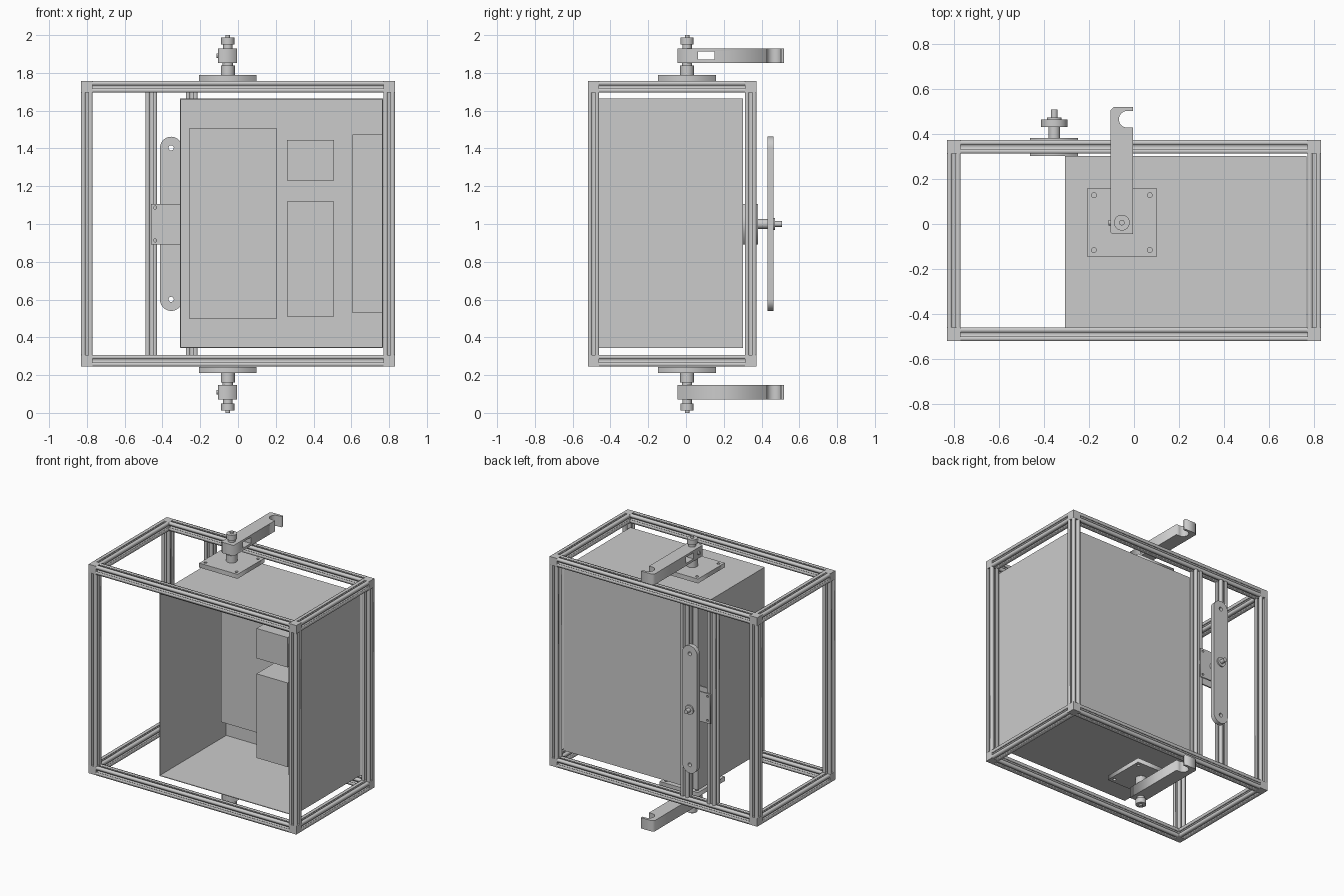
import bpy
from math import pi, sin, cos

if "Cube" in bpy.data.objects:
    bpy.data.objects.remove(bpy.data.objects["Cube"])

H = pi / 2
S = 0.06                       # frame bar size
Y0, Y1 = -0.52, 0.372          # frame depth
Z0, Z1 = 0.246, 1.756          # frame height
X1 = 0.83


def box(name, x, y, z):
    bpy.ops.mesh.primitive_cube_add(size=1, location=[sum(a) / 2 for a in (x, y, z)])
    o = bpy.context.object
    o.name = name
    o.scale = [a[1] - a[0] for a in (x, y, z)]
    bpy.ops.object.transform_apply(location=False, rotation=False, scale=True)
    return o


def cyl(name, r, c, length, rot=(0, 0, 0), n=32):
    bpy.ops.mesh.primitive_cylinder_add(vertices=n, radius=r, depth=length, location=c, rotation=rot)
    o = bpy.context.object
    o.name = name
    bpy.ops.object.shade_smooth_by_angle(angle=0.6)
    return o


def extrusion(name, loops, length, loc, rot=(0, 0, 0)):
    """Filled outline (extra loops are holes) extruded along local z."""
    cu = bpy.data.curves.new(name, 'CURVE')
    cu.dimensions, cu.fill_mode, cu.extrude = '2D', 'BOTH', length / 2
    for pts in loops:
        sp = cu.splines.new('POLY')
        sp.points.add(len(pts) - 1)
        for p, (x, y) in zip(sp.points, pts):
            p.co = (x, y, 0, 1)
        sp.use_cyclic_u = True
    o = bpy.data.objects.new(name, cu)
    bpy.context.collection.objects.link(o)
    o.location, o.rotation_euler = loc, rot
    bpy.ops.object.select_all(action='DESELECT')
    o.select_set(True)
    bpy.context.view_layer.objects.active = o
    bpy.ops.object.convert(target='MESH')
    return bpy.context.object


def arc(cx, cy, r, a0, a1, n):
    return [(cx + r * cos(a0 + (a1 - a0) * i / n), cy + r * sin(a0 + (a1 - a0) * i / n))
            for i in range(n + 1)]


def circle(cx, cy, r, n=20):
    return arc(cx, cy, r, 0, 2 * pi, n)[:-1]


def rect(x0, x1, y0, y1):
    return [(x0, y0), (x1, y0), (x1, y1), (x0, y1)]


# slotted bar cross-section: one side repeated four times
side = [(-.03, -.03), (-.008, -.03), (-.008, -.025), (-.016, -.025), (-.008, -.014),
        (.008, -.014), (.016, -.025), (.008, -.025), (.008, -.03)]
slotted = []
for k in range(4):
    c, s = round(cos(k * H)), round(sin(k * H))
    slotted += [(x * c - y * s, x * s + y * c) for x, y in side]


def bar(name, loc, length, rot=(0, 0, 0)):
    return extrusion(name, [slotted], length, loc, rot)


# outer frame: corner cubes, posts and rails
h = S / 2
xs, ys, zs = (-X1 + h, X1 - h), (Y0 + h, Y1 - h), (Z0 + h, Z1 - h)
ym, zm = sum(ys) / 2, sum(zs) / 2
post_len = Z1 - Z0 - 2 * S
for x in xs:
    for y in ys:
        bar("frame_post", (x, y, zm), post_len)
        for z in zs:
            box("frame_corner", (x - h, x + h), (y - h, y + h), (z - h, z + h))
    for z in zs:
        bar("side_rail", (x, ym, z), Y1 - Y0 - 2 * S, (H, 0, 0))
for y in ys:
    for z in zs:
        bar("long_rail", (0, y, z), 2 * X1 - 2 * S, (0, H, 0))
for x in (-0.459, -0.245):
    bar("back_support_post", (x, ys[1], zm), post_len)

# open-fronted cabinet
cab = box("cabinet_shell", (-0.307, 0.767), (-0.46, 0.302), (0.343, 1.664))
front = min(cab.data.polygons, key=lambda p: p.center.y).index
import bmesh
bm = bmesh.new()
bm.from_mesh(cab.data)
bm.faces.ensure_lookup_table()
bmesh.ops.delete(bm, geom=[bm.faces[front]], context='FACES_ONLY')
bm.to_mesh(cab.data)
bm.free()
sol = cab.modifiers.new("sheet", 'SOLIDIFY')
sol.thickness, sol.offset = 0.007, -1

# equipment inside the cabinet
box("back_equipment_panel", (-0.26, 0.207), (0.18, 0.297), (0.50, 1.505))
box("upper_equipment_box", (0.26, 0.508), (-0.16, 0.297), (1.23, 1.446))
box("lower_equipment_box", (0.26, 0.508), (-0.16, 0.297), (0.51, 1.118))
box("side_equipment_box", (0.605, 0.762), (-0.29, 0.13), (0.53, 1.475))

# clamp plates around the back posts
HX = -0.354
holes = [circle(HX + i * 0.085, 1 + j * 0.087, 0.008, 12) for i in (-1, 1) for j in (-1, 1)]
for name, y in (("clamp_plate_front", 0.307), ("clamp_plate_back", 0.377)):
    extrusion(name, [rect(-0.461, -0.248, 0.892, 1.107)] + holes, 0.01, (0, y, 0), (H, 0, 0))

# rear pivoting handle bar
R = 0.059
stadium = arc(HX, 1.403, R, 0, pi, 20) + arc(HX, 0.599, R, pi, 2 * pi, 20)
bar_holes = [circle(HX, z, 0.014) for z in (1.403, 0.601)]
extrusion("handle_bar", [stadium] + bar_holes, 0.032, (0, 0.447, 0), (H, 0, 0))
for name, r, a, b in (("handle_shaft", 0.026, 0.38, 0.432), ("handle_collar", 0.033, 0.462, 0.472),
                      ("handle_pin", 0.015, 0.47, 0.508)):
    cyl(name, r, (HX, (a + b) / 2, 1.0), b - a, (H, 0, 0))

# top and bottom hinges with hooked arms, mirrored about z = 1
PX, PY = -0.054, 0.006
plate = [rect(PX - .153, PX + .153, PY - .153, PY + .153)]
plate += [circle(PX + i * .124, PY + j * .122, .011, 16) for i in (-1, 1) for j in (-1, 1)]
hook = [(-.105, -.036), (-.096, -.045), (-.004, -.045), (-.004, .428)]
hook += arc(-.03, .465, .037, -H, -3 * H, 16)
hook += [(-.004, .502), (-.004, .52), (-.09, .52), (-.105, .505)]
stack = [("hinge_column", .037, .788, .84), ("hinge_neck", .027, .838, .854),
         ("hinge_upper_neck", .025, .928, .95), ("hinge_nut", .035, .949, .987),
         ("hinge_pin", .012, .985, 1.0)]
for label, s in (("top", 1), ("bottom", -1)):
    extrusion(label + "_hinge_plate", [plate[0]] + plate[1:], 0.032, (0, 0, 1 + s * .772))
    arm = extrusion(label + "_hook_arm", [hook], 0.078, (0, 0, 1 + s * .891))
    for name, r, a, b in stack:
        cyl(label + "_" + name, r, (PX, PY, 1 + s * (a + b) / 2), b - a)
    cyl(label + "_set_screw", .012, (-.108, PY, 1 + s * .891), .012, (0, H, 0), 16)
    if s == 1:
        # see-through window near the top pivot
        cutter = box("window_cutter", (-.2, .1), (.064, .152), (1.87, 1.914))
        cutter.hide_render = True
        m = arm.modifiers.new("window", 'BOOLEAN')
        m.object, m.operation, m.solver = cutter, 'DIFFERENCE', 'EXACT'
        # weld the caps so the cut is clean
        bm = bmesh.new()
        bm.from_mesh(arm.data)
        bmesh.ops.remove_doubles(bm, verts=bm.verts, dist=1e-5)
        bmesh.ops.recalc_face_normals(bm, faces=bm.faces)
        bm.to_mesh(arm.data)
        bm.free()
        bpy.context.view_layer.objects.active = arm
        bpy.ops.object.modifier_apply(modifier="window")
        bpy.data.objects.remove(cutter)
